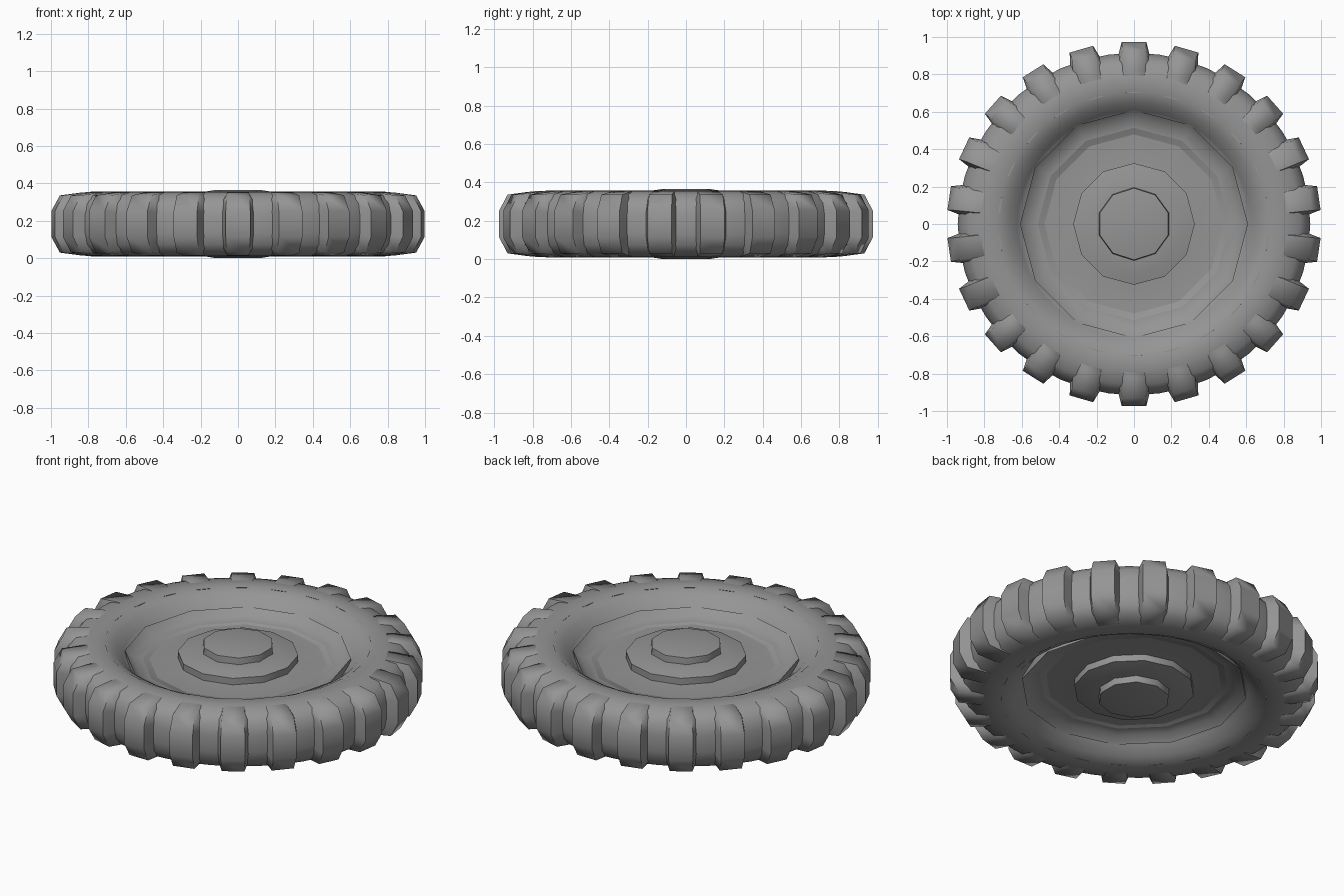
import bpy, bmesh, math
from mathutils import Matrix, Vector

if "Cube" in bpy.data.objects:
    bpy.data.objects.remove(bpy.data.objects["Cube"])

MID = 0.183

grey = bpy.data.materials.new("plain grey")
grey.use_nodes = True
colour = (0.3, 0.3, 0.3, 1)
grey.diffuse_color = colour
grey.node_tree.nodes["Principled BSDF"].inputs["Base Color"].default_value = colour


def finish(bm, name, angle):
    bmesh.ops.recalc_face_normals(bm, faces=bm.faces)
    mesh = bpy.data.meshes.new(name)
    bm.to_mesh(mesh)
    bm.free()
    mesh.materials.append(grey)
    obj = bpy.data.objects.new(name, mesh)
    bpy.context.collection.objects.link(obj)
    bpy.ops.object.select_all(action='DESELECT')
    obj.select_set(True)
    bpy.context.view_layer.objects.active = obj
    bpy.ops.object.shade_smooth_by_angle(angle=math.radians(angle))


def mirrored(half):
    """Continue an upper half profile of (radius, height, ...) below the middle plane."""
    return half + [(r, -z, *rest) for r, z, *rest in reversed(half)]


def lathe(name, half, sides, x_scale=1.0, angle=40):
    bm = bmesh.new()
    rings = []
    for r, z in mirrored(half):
        ring = []
        for i in range(sides):
            a = math.pi / 2 + math.tau * i / sides
            ring.append(bm.verts.new((r * math.cos(a) * x_scale, r * math.sin(a), MID + z)))
        rings.append(ring)
    for a, b in zip(rings, rings[1:]):
        for i in range(sides):
            j = (i + 1) % sides
            bm.faces.new((a[i], a[j], b[j], b[i]))
    bm.faces.new(rings[0])
    bm.faces.new(rings[-1])
    finish(bm, name, angle)


# Tyre carcass, with side walls dipping in to the rim
lathe("tyre", [(0.57, 0.06), (0.605, 0.10), (0.65, 0.145), (0.71, 0.174), (0.78, 0.172),
               (0.86, 0.155), (0.90, 0.11), (0.915, 0.05)], 44, 1.03, 60)

# Wheel disc, raised hub ring and centre cap
lathe("rim_disc", [(0.32, 0.075), (0.50, 0.058), (0.57, 0.068), (0.61, 0.105)], 12)
lathe("hub_ring", [(0.19, 0.135), (0.26, 0.128), (0.325, 0.113), (0.325, 0.05)], 12)
lathe("centre_cap", [(0.12, 0.183), (0.192, 0.172), (0.197, 0.12)], 10)

# Tread lugs: ridges across the tread, flared where they sink into the carcass
section = mirrored([(0.70, 0.172, 0.04), (0.82, 0.168, 0.056),
                    (0.93, 0.153, 0.06), (0.974, 0.07, 0.064)])
bm = bmesh.new()
COUNT = 22
for k in range(COUNT):
    turn = Matrix.Rotation(math.pi / 2 + math.tau * k / COUNT, 3, 'Z')

    def corner(r, y, z):
        p = turn @ Vector((r, y, z))
        return bm.verts.new((p.x * 1.025, p.y, p.z + MID))

    loops = []
    for r, z, w in section:
        root = 0.75 + (r - 0.75) * 0.6
        loops.append([corner(r, -w, z), corner(r, w, z),
                      corner(root, w * 1.35, z * 0.8), corner(root, -w * 1.35, z * 0.8)])
    for a, b in zip(loops, loops[1:]):
        for i in range(4):
            j = (i + 1) % 4
            bm.faces.new((a[i], a[j], b[j], b[i]))
    bm.faces.new(loops[0])
    bm.faces.new(loops[-1])
finish(bm, "tread_lugs", 60)
